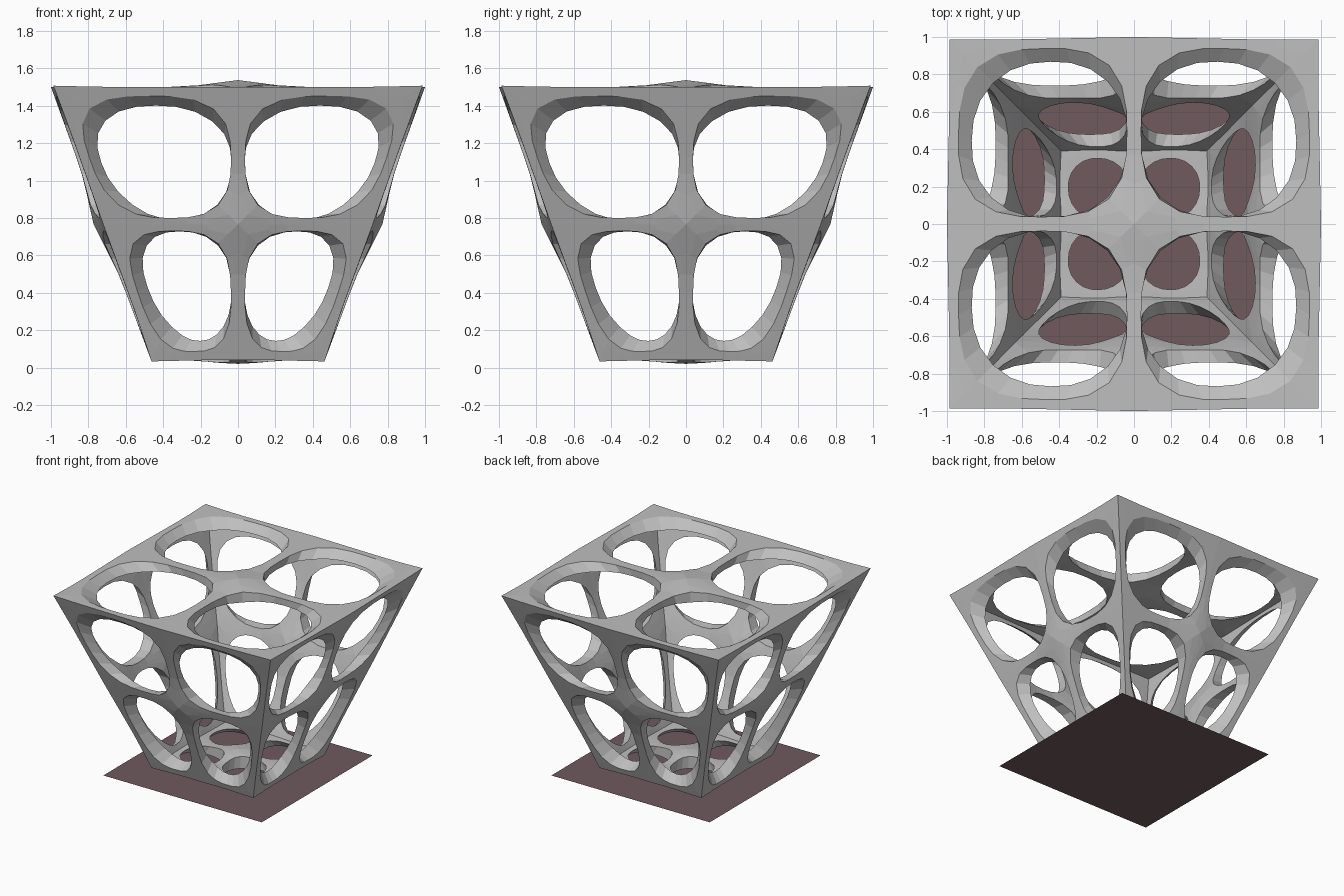
import bpy, bmesh, math
from mathutils import Vector
from itertools import product

if "Cube" in bpy.data.objects:
    bpy.data.objects.remove(bpy.data.objects["Cube"])

def material(name, rgb):
    m = bpy.data.materials.new(name)
    m.diffuse_color = (*rgb, 1)
    m.use_nodes = True
    m.node_tree.nodes["Principled BSDF"].inputs["Base Color"].default_value = m.diffuse_color
    return m

grey = material("grey frame", (0.52, 0.52, 0.52))
brown = material("dusky brown", (0.16, 0.102, 0.11))

# Tapered box lattice: heights and half widths of the outer and inner skins
HEIGHT = ((0.04, 0.765, 1.5), (0.09, 0.76, 1.445))
HALF = ((0.465, 0.735, 1.0), (0.41, 0.67, 0.925))

def node(c, skin):
    i, j, k = c
    h = HALF[skin][k + 1]
    if i and j:
        h *= 0.98
    return Vector((i * h, j * h, HEIGHT[skin][k + 1]))

NODES = [c for c in product((-1, 0, 1), repeat=3) if any(c)]

# Swelling around the joints: outward on the outer skin, inward on the inner
def swell(p, skin):
    out = p.copy()
    for c in NODES:
        order = sum(map(abs, c))
        if skin:
            amp = -(0.045, 0.03, 0.02)[order - 1]
        elif order == 1:
            amp = 0.02 if c[2] < 0 else 0.037
        else:
            amp = 0.012 if order == 3 else 0
        d = (p - node(c, skin)).length
        out += Vector(c).normalized() * amp * math.exp(-(d / 0.18) ** 2)
    return out

bm = bmesh.new()
SIDES = 24

# One lattice cell with a rounded opening, made of two skins and a rim
def cell(axis, side, ui, vi):
    ua, va = [a for a in range(3) if a != axis]
    def corner(a, b, skin):
        c = [0, 0, 0]
        c[axis], c[ua], c[va] = side, a, b
        return node(c, skin)
    us, vs = (ui, ui + 1), (vi, vi + 1)
    quads = [[[corner(a, b, s) for b in vs] for a in us] for s in (0, 1)]
    q = quads[0]
    lu = ((q[1][0] - q[0][0]).length + (q[1][1] - q[0][1]).length) / 2
    lv = ((q[0][1] - q[0][0]).length + (q[1][1] - q[1][0]).length) / 2
    margin = lambda n: 0.052 if n else 0.038
    u0, u1 = margin(us[0]) / lu, 1 - margin(us[1]) / lu
    v0, v1 = margin(vs[0]) / lv, 1 - margin(vs[1]) / lv

    def point(u, v, skin):
        g = quads[skin]
        p = g[0][0].lerp(g[1][0], u).lerp(g[0][1].lerp(g[1][1], u), v)
        return bm.verts.new(swell(p, skin))

    rings = []
    for skin, n in ((0, 2.9), (1, 2.35)):
        loops = [[], [], []]
        for t in range(SIDES):
            a = 2 * math.pi * t / SIDES
            c, s = math.cos(a), math.sin(a)
            m = max(abs(c), abs(s))
            r = (abs(c) ** n + abs(s) ** n) ** (-1 / n)
            eu, ev = 0.5 + c / m / 2, 0.5 + s / m / 2
            hu = (u0 + u1) / 2 + c * r * (u1 - u0) / 2
            hv = (v0 + v1) / 2 + s * r * (v1 - v0) / 2
            for w, loop in zip((0, 0.5, 1), loops):
                loop.append(point(eu + (hu - eu) * w, ev + (hv - ev) * w, skin))
        rings.append(loops)
    order = rings[0] + rings[1][::-1]
    for k in (0, 1, 2, 3, 4):
        A, B = order[k], order[k + 1]
        for t in range(SIDES):
            n = (t + 1) % SIDES
            bm.faces.new((A[t], A[n], B[n], B[t]))

for axis, side, ui, vi in product(range(3), (-1, 1), (-1, 0), (-1, 0)):
    cell(axis, side, ui, vi)
bmesh.ops.remove_doubles(bm, verts=bm.verts, dist=0.0005)
bmesh.ops.recalc_face_normals(bm, faces=bm.faces)

mesh = bpy.data.meshes.new("lattice_basket")
bm.to_mesh(mesh)
bm.free()
mesh.materials.append(grey)
bpy.context.collection.objects.link(bpy.data.objects.new("lattice_basket", mesh))

# Flat square base sheet
bpy.ops.mesh.primitive_plane_add(size=1.44, location=(0, 0, 0))
base = bpy.context.object
base.name = "base_sheet"
base.data.materials.append(brown)
